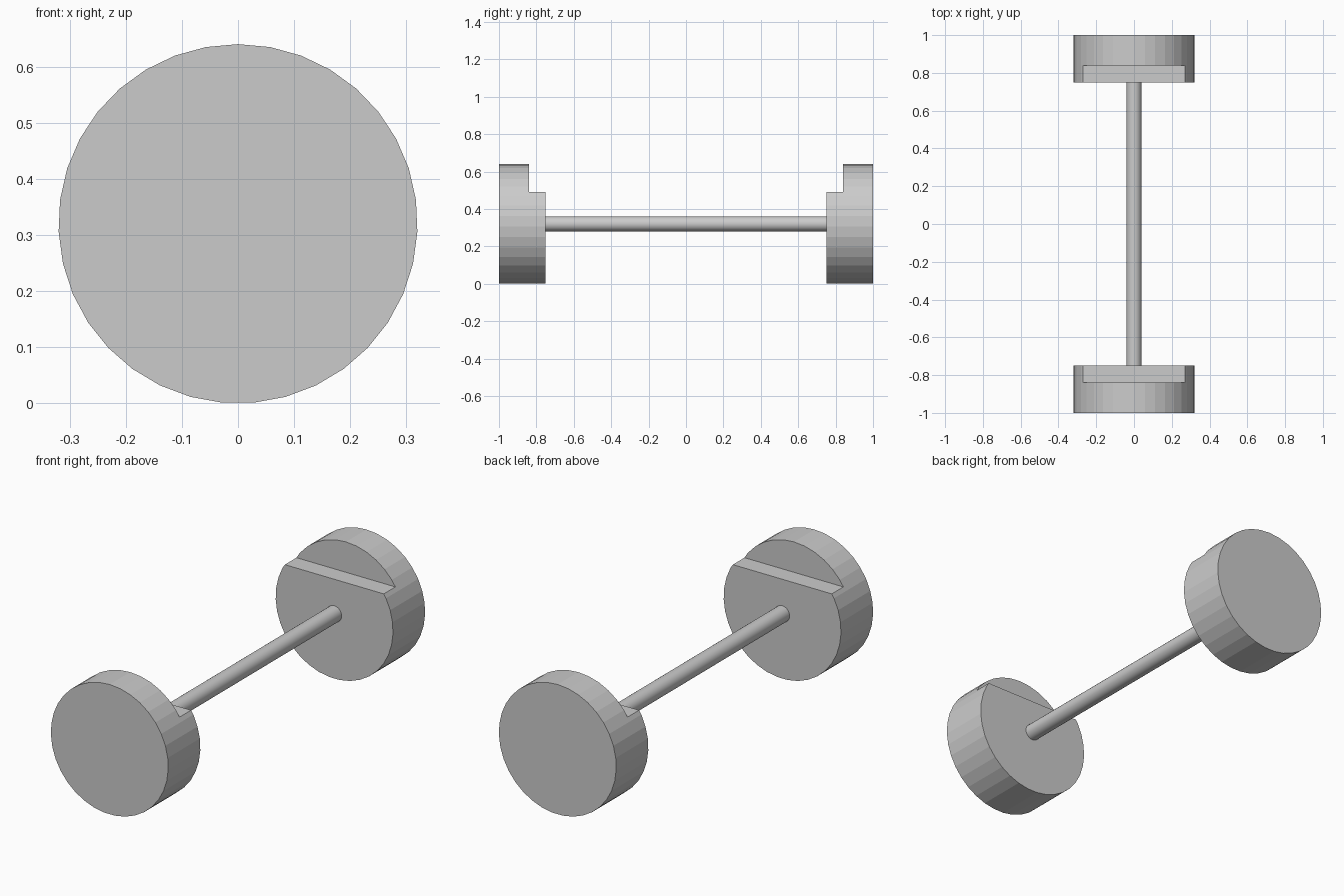
import bpy, bmesh, math
from mathutils import Vector

if "Cube" in bpy.data.objects:
    bpy.data.objects.remove(bpy.data.objects["Cube"])

R, SIDES = 0.32, 35          # wheel radius and side count
Y_IN, Y_STEP, Y_OUT = 0.75, 0.84, 1.0
Z_STEP = 0.49

grey = bpy.data.materials.new("plain grey")
grey.diffuse_color = (0.6, 0.6, 0.6, 1)
grey.use_nodes = True
grey.node_tree.nodes["Principled BSDF"].inputs["Base Color"].default_value = grey.diffuse_color


def ring(bm, radius, sides, y):
    """Circle of vertices around the axle line, first one at the top."""
    steps = [2 * math.pi * i / sides for i in range(sides)]
    return [bm.verts.new((radius * math.sin(a), y, R + radius * math.cos(a))) for a in steps]


def bridge(bm, a, b):
    n = len(a)
    return [bm.faces.new((a[i], a[(i + 1) % n], b[(i + 1) % n], b[i])) for i in range(n)]


def finish(bm, name):
    bmesh.ops.recalc_face_normals(bm, faces=bm.faces[:])
    mesh = bpy.data.meshes.new(name)
    bm.to_mesh(mesh)
    bm.free()
    mesh.materials.append(grey)
    obj = bpy.data.objects.new(name, mesh)
    bpy.context.collection.objects.link(obj)
    return obj


# Wheels: full outer disc, inner face split at the step and its lower part extruded inwards
bm = bmesh.new()
inner, outer = ring(bm, R, SIDES, Y_STEP), ring(bm, R, SIDES, Y_OUT)
bridge(bm, inner, outer)
bm.faces.new(outer)
face = bm.faces.new(inner)
bmesh.ops.bisect_plane(bm, geom=[face] + list(face.edges) + list(face.verts),
                       plane_co=(0, 0, Z_STEP), plane_no=(0, 0, 1))
lower = [f for f in bm.faces
         if all(abs(v.co.y - Y_STEP) < 1e-4 and v.co.z < Z_STEP + 1e-4 for v in f.verts)]
hub = bmesh.ops.extrude_face_region(bm, geom=lower)["geom"]
bmesh.ops.translate(bm, vec=Vector((0, Y_IN - Y_STEP, 0)),
                    verts=[g for g in hub if isinstance(g, bmesh.types.BMVert)])
for f in [f for f in lower if f.is_valid]:
    bm.faces.remove(f)
wheels = finish(bm, "wheels")
mirror = wheels.modifiers.new("other wheel", 'MIRROR')
mirror.use_axis = (False, True, False)

# Axle: smooth rod between the wheels
bm = bmesh.new()
for f in bridge(bm, ring(bm, 0.04, 24, -Y_IN), ring(bm, 0.04, 24, Y_IN)):
    f.smooth = True
finish(bm, "axle")
